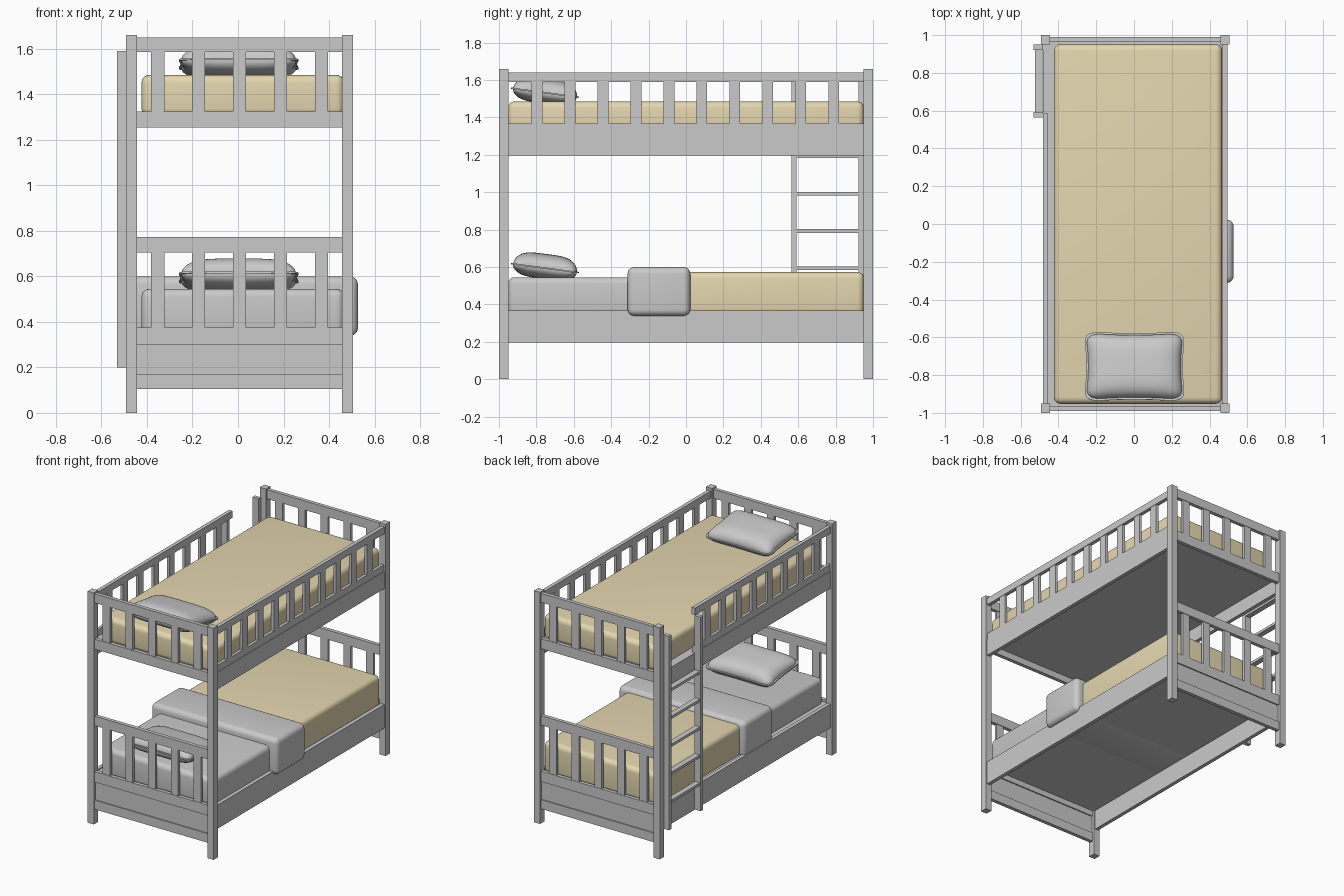
import bpy, bmesh, math
from mathutils import Matrix, Vector

if "Cube" in bpy.data.objects:
    bpy.data.objects.remove(bpy.data.objects["Cube"])


def material(name, rgb):
    m = bpy.data.materials.new(name)
    m.diffuse_color = (*rgb, 1)
    m.use_nodes = True
    m.node_tree.nodes["Principled BSDF"].inputs["Base Color"].default_value = m.diffuse_color
    return m


GREY = material("grey", (0.59, 0.59, 0.59))
TAN = material("tan cloth", (0.78, 0.68, 0.43))


def finish(bm, name, mat):
    bmesh.ops.recalc_face_normals(bm, faces=bm.faces)
    me = bpy.data.meshes.new(name)
    bm.to_mesh(me)
    bm.free()
    me.materials.append(mat)
    ob = bpy.data.objects.new(name, me)
    bpy.context.collection.objects.link(ob)
    return ob


def smooth(ob, angle=40):
    bpy.ops.object.select_all(action='DESELECT')
    ob.select_set(True)
    bpy.context.view_layer.objects.active = ob
    bpy.ops.object.shade_smooth_by_angle(angle=math.radians(angle))


def box(name, x, y, z, mat=GREY, bevel=0):
    """Box from (min, max) ranges, optionally with rounded edges."""
    bm = bmesh.new()
    bmesh.ops.create_cube(bm, size=1)
    for v in bm.verts:
        v.co = [r[0] if c < 0 else r[1] for c, r in zip(v.co, (x, y, z))]
    if bevel:
        bmesh.ops.bevel(bm, geom=bm.edges[:], offset=bevel, segments=5,
                        profile=0.5, affect='EDGES')
    ob = finish(bm, name, mat)
    if bevel:
        smooth(ob, 50)
    return ob


LEFT, RIGHT = (-0.482, -0.455), (0.468, 0.495)

# corner posts
for x in ((-0.492, -0.444), (0.458, 0.506)):
    for y in ((-1, -0.95), (0.95, 1)):
        box("corner_post", x, y, (0, 1.66))

# head and foot ends, the same at both ends
for s in (-1, 1):
    def end(name, x, z, inner=0.963, outer=0.99):
        box(name, x, sorted((s * inner, s * outer)), z)
    span = (-0.445, 0.459)
    end("upper_end_top_rail", span, (1.585, 1.65))
    end("upper_end_bottom_rail", span, (1.253, 1.325))
    end("lower_end_top_rail", span, (0.705, 0.773))
    end("lower_end_middle_rail", span, (0.30, 0.375))
    end("lower_end_panel", span, (0.17, 0.30), 0.972, 0.981)
    end("lower_end_bottom_rail", span, (0.105, 0.17))
    for i in range(5):
        c = 0.007 + (i - 2) * 0.18
        slat = (c - 0.029, c + 0.029)
        end("upper_end_slat", slat, (1.325, 1.585), 0.967, 0.987)
        end("lower_end_slat", slat, (0.375, 0.705), 0.967, 0.987)

# side boards and guard fences; the left fence stops short at the ladder
for x, stop, count in ((LEFT, 0.585, 8), (RIGHT, 0.951, 10)):
    length = (-0.951, 0.951)
    inset = (x[0] + 0.003, x[1] - 0.003)
    box("upper_side_board", x, length, (1.197, 1.32))
    box("lower_side_board", x, length, (0.197, 0.367))
    box("fence_bottom_rail", inset, (-0.951, stop), (1.32, 1.367))
    box("fence_top_rail", x, (-0.951, stop), (1.59, 1.64))
    for i in range(count):
        c = -0.797 + i * 0.1763
        box("fence_slat", inset, (c - 0.029, c + 0.029), (1.367, 1.59))

# bed bases
for z in (0.34, 1.30):
    box("bed_base", (-0.456, 0.469), (-0.964, 0.964), (z, z + 0.02))

# ladder
for y in ((0.563, 0.592), (0.922, 0.951)):
    box("ladder_rail", (-0.531, -0.483), y, (0.2, 1.59))
for i in range(5):
    z = 0.383 + 0.2 * i
    box("ladder_rung", (-0.525, -0.485), (0.592, 0.922), (z, z + 0.019))

# mattresses and lower cover
box("upper_mattress", (-0.424, 0.467), (-0.952, 0.952), (1.302, 1.485), TAN, 0.035)
box("lower_mattress", (-0.424, 0.467), (-0.952, 0.94), (0.342, 0.545), GREY, 0.035)
box("bed_cover", (-0.44, 0.468), (-0.2, 0.952), (0.344, 0.573), TAN, 0.035)

# folded blanket band, draped over the mattress and the right side board
box("folded_blanket", (-0.478, 0.527), (-0.312, 0.023), (0.338, 0.60), GREY, 0.036)


def pillow(name, z):
    """Puffy cushion with pinched sides, round corners and a seam flange."""
    n, hx, hy = 32, 0.258, 0.177

    def plan(u, v, grow=0):
        # sides curve inward between the corners, corners are rounded
        px = u * (1 - 0.05 * (1 - v * v)) * (1 - 0.09 * abs(v) ** 11)
        py = v * (1 - 0.06 * (1 - u * u)) * (1 - 0.09 * abs(u) ** 11)
        return px * (hx + grow), py * (hy + grow)

    bm = bmesh.new()
    for side, height in ((1, 0.073), (-1, 0.055)):
        rows = []
        for j in range(n + 1):
            row = []
            for i in range(n + 1):
                # points crowd toward the rim, where the surface is steep
                u = math.sin((i / n - 0.5) * math.pi)
                v = math.sin((j / n - 0.5) * math.pi)
                puff = max(0, (1 - abs(u) ** 4.5) * (1 - abs(v) ** 4)) ** 0.5
                row.append(bm.verts.new((*plan(u, v), side * (0.003 + height * puff))))
            rows.append(row)
        for j in range(n):
            for i in range(n):
                bm.faces.new((rows[j][i], rows[j][i + 1],
                              rows[j + 1][i + 1], rows[j + 1][i]))
    # seam flange: a thin sheet reaching just past the body
    flange = []
    for zz in (-0.004, 0.004):
        loop = []
        for k in range(4):
            for i in range(n):
                t = math.sin((i / n - 0.5) * math.pi)
                u, v = ((t, -1), (1, t), (-t, 1), (-1, -t))[k]
                loop.append(bm.verts.new((*plan(u, v, 0.011), zz)))
        bm.faces.new(loop)
        flange.append(loop)
    m = len(flange[0])
    for i in range(m):
        j = (i + 1) % m
        bm.faces.new((flange[0][i], flange[0][j], flange[1][j], flange[1][i]))
    bm.transform(Matrix.Translation(Vector((0.003, -0.754, z)))
                 @ Matrix.Rotation(math.radians(-7.5), 4, 'X'))
    smooth(finish(bm, name, GREY), 45)


pillow("upper_pillow", 1.532)
pillow("lower_pillow", 0.594)
